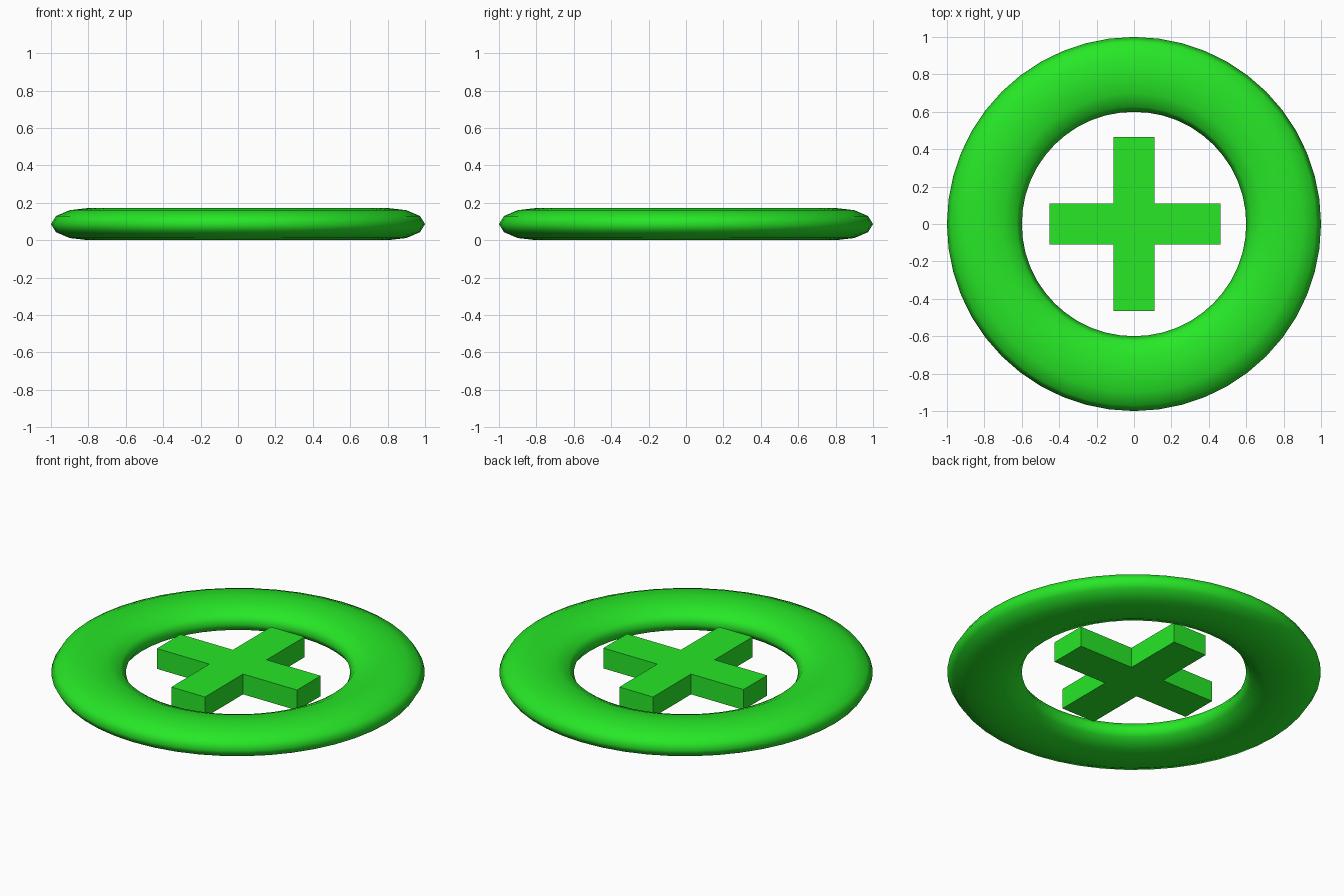
import bpy, bmesh
from mathutils import Matrix

if "Cube" in bpy.data.objects:
    bpy.data.objects.remove(bpy.data.objects["Cube"])

MID = 0.086  # shared mid height of ring and cross

green = bpy.data.materials.new("green")
green.diffuse_color = (0.02, 0.8, 0.02, 1)
green.use_nodes = True
green.node_tree.nodes["Principled BSDF"].inputs["Base Color"].default_value = green.diffuse_color

# Ring: torus flattened in height
bpy.ops.mesh.primitive_torus_add(major_radius=0.8, minor_radius=0.2,
                                 major_segments=48, minor_segments=12)
ring = bpy.context.object
ring.name = "ring"
ring.data.transform(Matrix.Translation((0, 0, MID)) @ Matrix.Diagonal((1, 1, 0.43, 1)))
ring.data.shade_smooth()
ring.data.materials.append(green)

# Cross: plus-shaped outline extruded upward
X0, X1, Y, W, H = -0.453, 0.463, 0.465, 0.11, 0.12
outline = [(X1, -W), (X1, W), (W, W), (W, Y), (-W, Y), (-W, W),
           (X0, W), (X0, -W), (-W, -W), (-W, -Y), (W, -Y), (W, -W)]
bm = bmesh.new()
base = bm.faces.new([bm.verts.new((x, y, MID - H / 2)) for x, y in outline])
top = bmesh.ops.extrude_face_region(bm, geom=[base], use_keep_orig=True)
bmesh.ops.translate(bm, vec=(0, 0, H),
                    verts=[v for v in top["geom"] if isinstance(v, bmesh.types.BMVert)])
bmesh.ops.recalc_face_normals(bm, faces=bm.faces)
mesh = bpy.data.meshes.new("cross")
bm.to_mesh(mesh)
bm.free()
mesh.materials.append(green)
cross = bpy.data.objects.new("cross", mesh)
bpy.context.collection.objects.link(cross)
